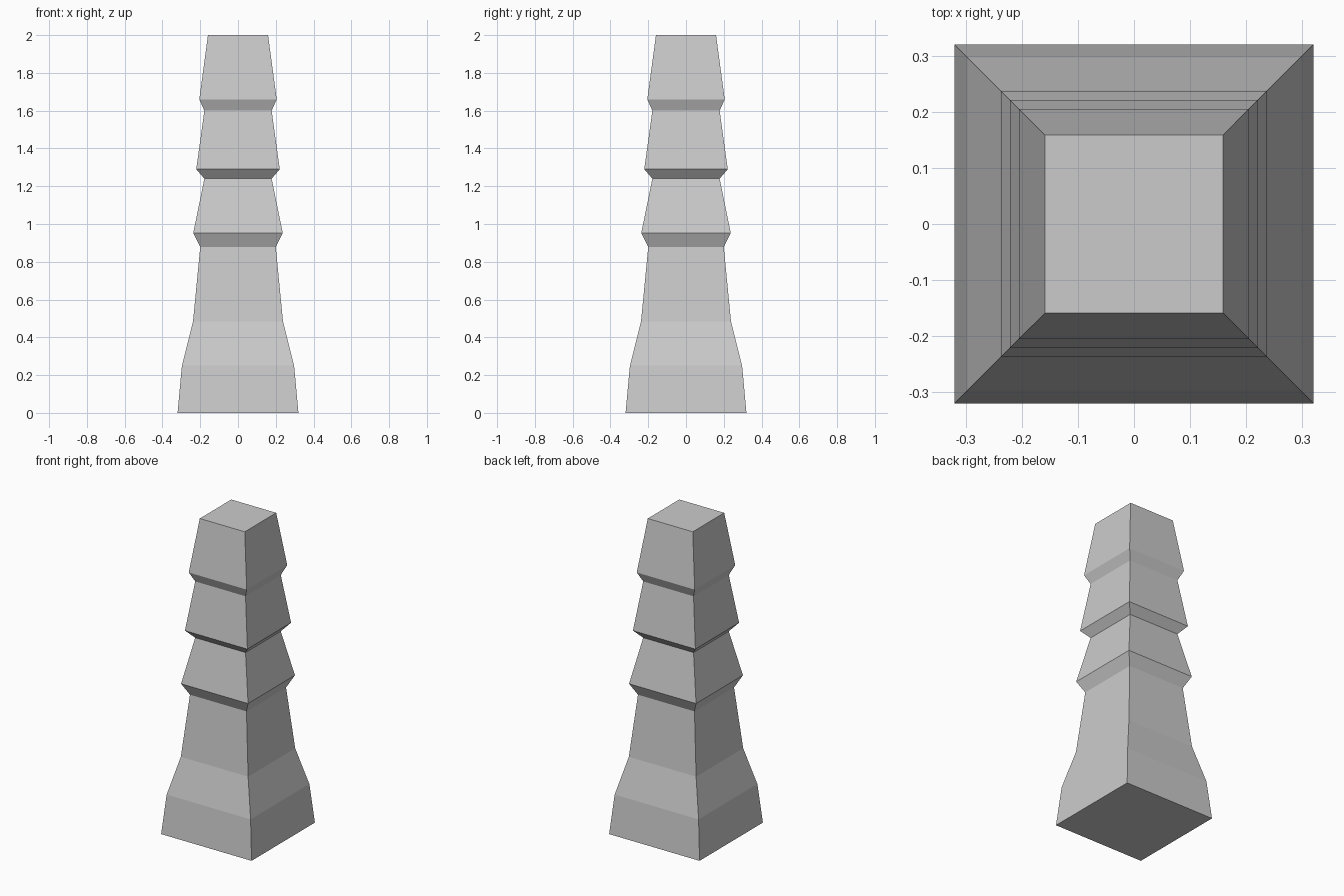
import bpy, bmesh

if "Cube" in bpy.data.objects:
    bpy.data.objects.remove(bpy.data.objects["Cube"])

# Half width and height of each square ring, bottom to top
PROFILE = [
    (0.32, 0.0), (0.297, 0.25), (0.238, 0.485), (0.20, 0.878),   # flared base
    (0.237, 0.952), (0.178, 1.24),                               # lower tier
    (0.221, 1.29), (0.178, 1.60),                                # middle tier
    (0.205, 1.66), (0.159, 2.0),                                 # top tier
]
CORNERS = [(-1, -1), (1, -1), (1, 1), (-1, 1)]

# Tiered square pillar: stacked square rings, bridged and capped
bm = bmesh.new()
rings = [[bm.verts.new((x * w, y * w, z)) for x, y in CORNERS] for w, z in PROFILE]
for low, high in zip(rings, rings[1:]):
    for i in range(4):
        j = (i + 1) % 4
        bm.faces.new((low[i], low[j], high[j], high[i]))
bm.faces.new(rings[0][::-1])
bm.faces.new(rings[-1])

mesh = bpy.data.meshes.new("tiered_pillar")
bm.to_mesh(mesh)
bm.free()
bpy.context.collection.objects.link(bpy.data.objects.new("tiered_pillar", mesh))
